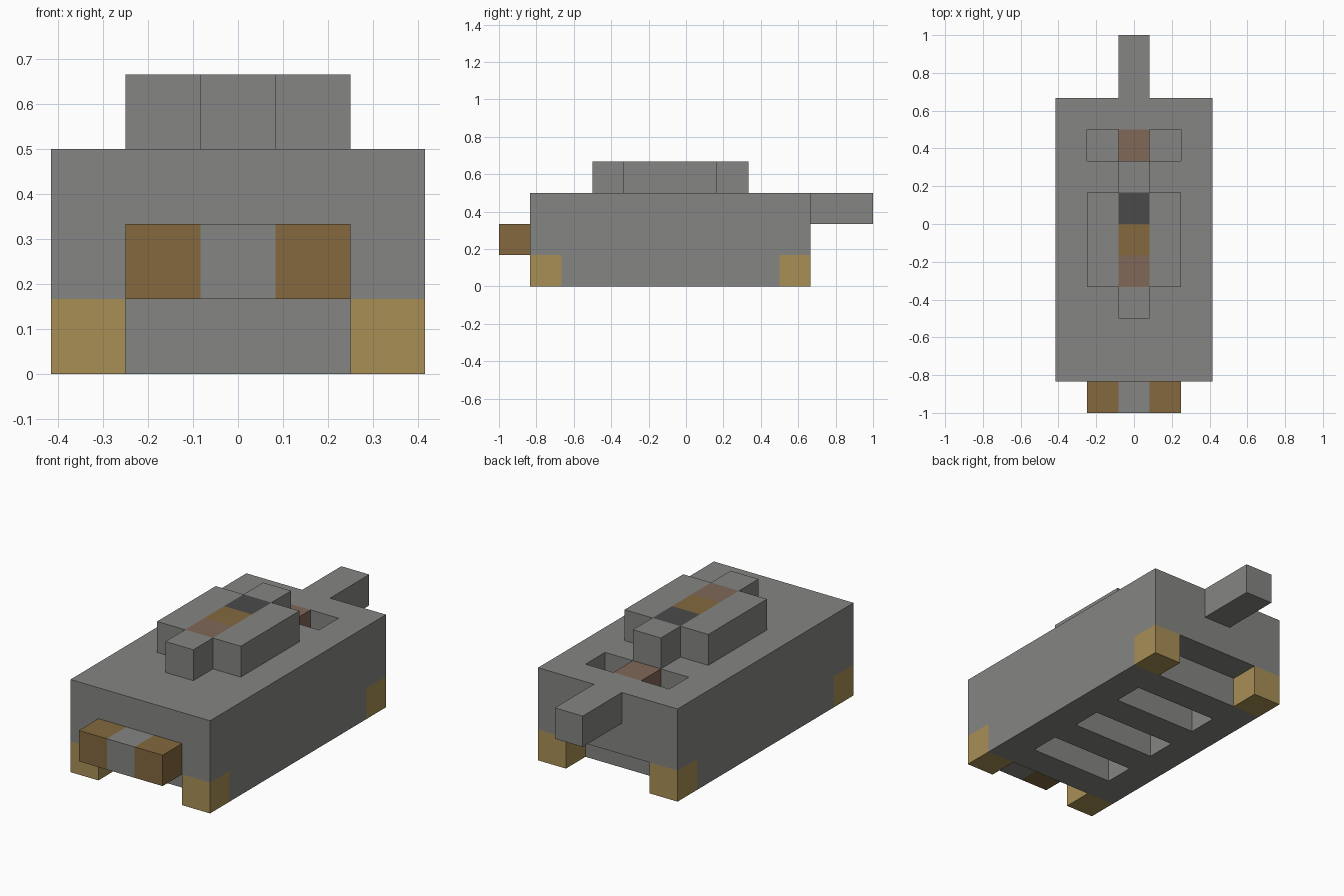
import bpy
import bmesh
from mathutils import Vector

U = 1 / 6  # every part sits on a grid of this step

default = bpy.data.objects.get("Cube")
if default:
    bpy.data.objects.remove(default, do_unlink=True)


def make_material(name, rgb):
    """Flat colour given as 0-255 sRGB, stored as linear."""
    lin = [((c / 255 + 0.055) / 1.055) ** 2.4 for c in rgb]
    mat = bpy.data.materials.new(name)
    mat.use_nodes = True
    mat.diffuse_color = (*lin, 1)
    bsdf = mat.node_tree.nodes["Principled BSDF"]
    bsdf.inputs["Base Color"].default_value = (*lin, 1)
    bsdf.inputs["Roughness"].default_value = 0.9
    return mat


grey = make_material("hull grey", (133, 133, 131))
charcoal = make_material("charcoal", (74, 74, 74))
sand = make_material("sand yellow", (168, 143, 85))
brown = make_material("wood brown", (131, 104, 63))
clay = make_material("clay brown", (128, 104, 88))


def box(name, x, y, z, *mats):
    """Box from (low, high) ranges in grid steps."""
    low, high = (Vector(v) * U for v in zip(x, y, z))
    bm = bmesh.new()
    bmesh.ops.create_cube(bm, size=1)
    for v in bm.verts:
        v.co = (low + high) / 2 + v.co * (high - low)
    mesh = bpy.data.meshes.new(name)
    bm.to_mesh(mesh)
    bm.free()
    obj = bpy.data.objects.new(name, mesh)
    bpy.context.collection.objects.link(obj)
    for m in mats:
        mesh.materials.append(m)
    return obj


def paint_bands(obj, axis, cuts, rule):
    """Slice the mesh along an axis, then set each face's slot by a rule."""
    bm = bmesh.new()
    bm.from_mesh(obj.data)
    normal = Vector((0, 0, 0))
    normal[axis] = 1
    for c in cuts:
        bmesh.ops.bisect_plane(bm, geom=bm.verts[:] + bm.edges[:] + bm.faces[:],
                               plane_co=normal * c * U, plane_no=normal)
    for f in bm.faces:
        f.material_index = rule(f.calc_center_median() / U, f.normal)
    bm.to_mesh(obj.data)
    bm.free()


def carve(obj, x, y, z):
    """Subtract a box and discard the cutter."""
    cutter = box("cutter", x, y, z, grey)
    cutter.hide_render = True
    mod = obj.modifiers.new("carve", "BOOLEAN")
    mod.operation = "DIFFERENCE"
    mod.solver = "EXACT"
    mod.object = cutter
    bpy.context.view_layer.objects.active = obj
    bpy.ops.object.modifier_apply(modifier=mod.name)
    bpy.data.objects.remove(cutter, do_unlink=True)


# Hull with raised ends, slotted underside and a pit in the rear deck
hull = box("hull", (-2.5, 2.5), (-5, 4), (0, 3), grey)
for y in ((-6, -4), (3, 5)):
    carve(hull, (-3, 3), y, (-1, 1))
for y in (-3, -1, 1):
    carve(hull, (-1.5, 1.5), (y, y + 1), (-1, 1))
carve(hull, (-1.5, 1.5), (2, 3), (2, 4))

# Corner feet
for side, x in (("right", -2.5), ("left", 1.5)):
    for end, y in (("front", -5), ("rear", 3)):
        box(f"{end}_{side}_foot", (x, x + 1), (y, y + 1), (0, 1), sand)

# Block between the two deck pits
box("deck_block", (-0.5, 0.5), (2, 3), (2, 3), clay)

# Front bumper with a grey middle
bumper = box("front_bumper", (-1.5, 1.5), (-6, -5), (1, 2), grey, brown)
paint_bands(bumper, 0, (-0.5, 0.5), lambda c, n: int(abs(c.x) > 0.6))

# Rear bar
box("rear_bar", (-0.5, 0.5), (4, 6), (2, 3), grey)

# Raised cabin: side wings and a spine with coloured squares on top
for side, x in (("right", -1.5), ("left", 0.5)):
    box(f"cabin_{side}_wing", (x, x + 1), (-2, 1), (3, 4), grey)


def spine_colour(c, n):
    if n.z > 0.9 and -2 < c.y < 1:
        return 1 + int(c.y + 2)
    return 0


spine = box("cabin_spine", (-0.5, 0.5), (-3, 2), (3, 4), grey, clay, brown, charcoal)
paint_bands(spine, 1, (-2, -1, 0, 1), spine_colour)
